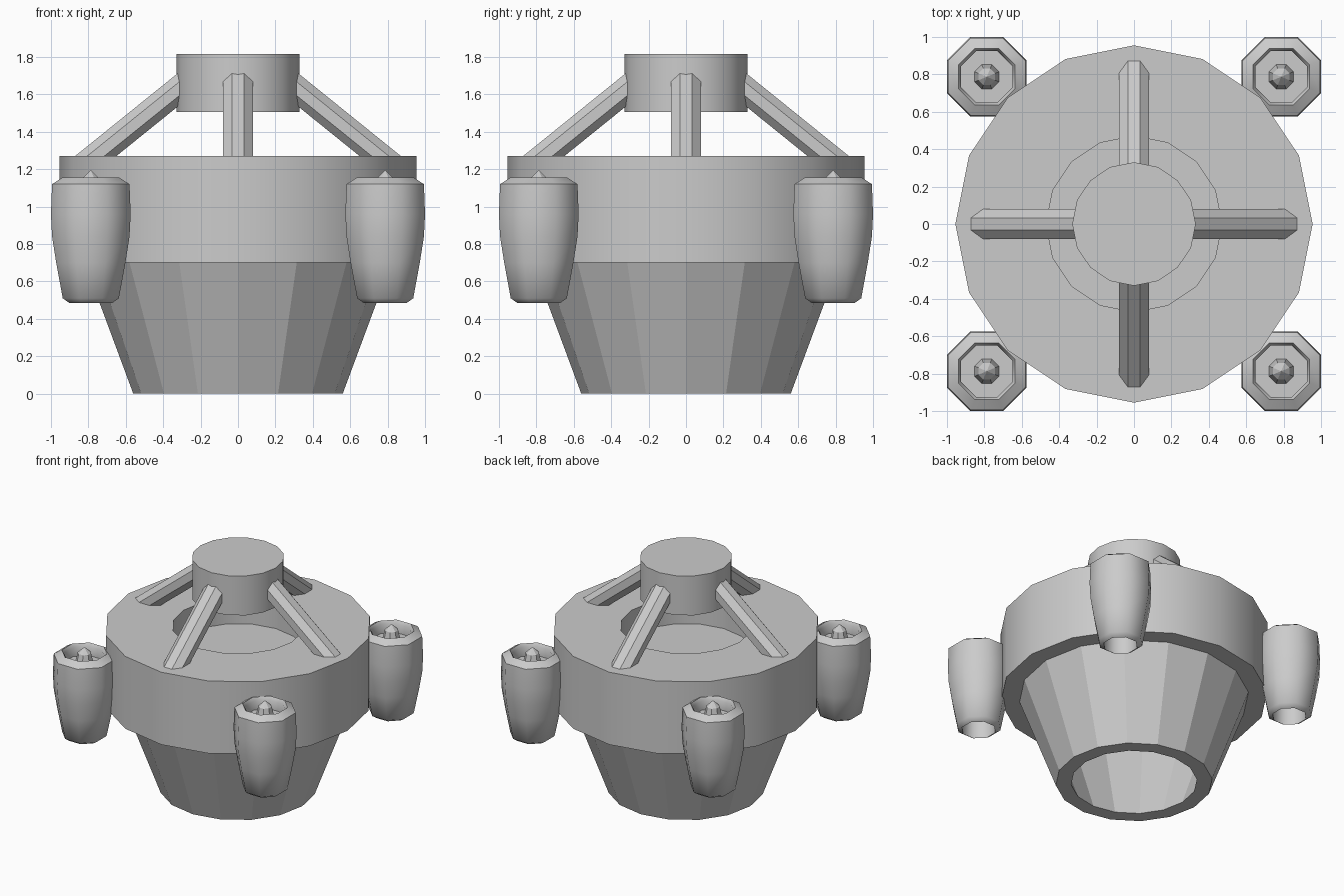
import bpy, bmesh, math
from mathutils import Vector

cube = bpy.data.objects.get("Cube")
if cube:
    bpy.data.objects.remove(cube, do_unlink=True)

grey = bpy.data.materials.new("light_grey")
grey.use_nodes = True
colour = (0.6, 0.6, 0.6, 1)
grey.diffuse_color = colour
grey.node_tree.nodes["Principled BSDF"].inputs["Base Color"].default_value = colour


def finish(bm, name, smooth=None):
    """Turn a bmesh into an object, optionally smooth below an edge angle."""
    mesh = bpy.data.meshes.new(name)
    bm.to_mesh(mesh)
    bm.free()
    mesh.materials.append(grey)
    obj = bpy.data.objects.new(name, mesh)
    bpy.context.collection.objects.link(obj)
    if smooth:
        bpy.ops.object.select_all(action='DESELECT')
        obj.select_set(True)
        bpy.context.view_layer.objects.active = obj
        bpy.ops.object.shade_smooth_by_angle(angle=math.radians(smooth))
    return obj


def lathe(name, profile, sides, smooth=None, across_flats=False):
    """Spin a (radius, height) profile that runs up the outside."""
    bm = bmesh.new()
    turn = math.pi / sides if across_flats else 0
    grow = 1 / math.cos(math.pi / sides) if across_flats else 1
    rings = []
    for r, z in profile:
        if r == 0:
            rings.append([bm.verts.new((0, 0, z))] * sides)
            continue
        angles = [2 * math.pi * i / sides + turn for i in range(sides)]
        rings.append([bm.verts.new((r * grow * math.cos(a), r * grow * math.sin(a), z))
                      for a in angles])
    for low, high in zip(rings, rings[1:]):
        for i in range(sides):
            j = (i + 1) % sides
            corners = dict.fromkeys([low[i], low[j], high[j], high[i]])
            bm.faces.new(list(corners))
    return finish(bm, name, smooth)


def strut(name):
    """Eight-sided bar leaning from the deck up into the hub."""
    start, end = Vector((0.86, 0, 1.19)), Vector((0.24, 0, 1.69))
    along = (end - start).normalized()
    side = Vector((0, 1, 0))
    up = along.cross(side)
    bm = bmesh.new()
    rings = []
    for p in (start, end):
        ring = []
        for i in range(8):
            a = math.pi * (i + 0.5) / 4
            ring.append(bm.verts.new(p + side * 0.087 * math.cos(a) + up * 0.075 * math.sin(a)))
        rings.append(ring)
    for i in range(8):
        j = (i + 1) % 8
        bm.faces.new((rings[0][i], rings[0][j], rings[1][j], rings[1][i]))
    bm.faces.new(rings[0])
    bm.faces.new(rings[1])
    bmesh.ops.recalc_face_normals(bm, faces=bm.faces)
    return finish(bm, name)


def copy_of(obj, name):
    twin = bpy.data.objects.new(name, obj.data)
    bpy.context.collection.objects.link(twin)
    return twin


# Main drum with a shallow round well in its deck
lathe("drum", [(0, 0.7), (0.955, 0.7), (0.955, 1.27), (0.47, 1.27),
               (0.47, 1.07), (0, 1.07)], 16, 30)

# Faceted hollow skirt below the drum
lathe("lower_skirt", [(0.7, 0.7), (0.45, 0), (0.56, 0), (0.82, 0.7)], 16)

# Raised hub
lathe("hub", [(0, 1.505), (0.33, 1.505), (0.33, 1.815), (0, 1.815)], 16, 30)

# Four struts around the hub
first_strut = strut("strut_1")
for i in range(1, 4):
    copy_of(first_strut, f"strut_{i + 1}").rotation_euler.z = i * math.pi / 2

# Thruster pods: hollow at both ends, with a pointed spinner in the intake
pod = lathe("pod_1", [(0, 0.68), (0.115, 0.68), (0.115, 0.485), (0.15, 0.51),
                      (0.185, 0.7), (0.207, 0.84), (0.213, 0.96), (0.207, 1.12),
                      (0.152, 1.155), (0.137, 1.13), (0.137, 1.06), (0, 1.06)],
            8, 47, True)
spinner = lathe("spinner_1", [(0.065, 1.06), (0.045, 1.15), (0, 1.195)], 8, None, True)
corners = [(x, y) for x in (-0.787, 0.787) for y in (-0.787, 0.787)]
for i, (x, y) in enumerate(corners):
    for part, label in ((pod, "pod"), (spinner, "spinner")):
        obj = part if i == 0 else copy_of(part, f"{label}_{i + 1}")
        obj.location = (x, y, 0)
